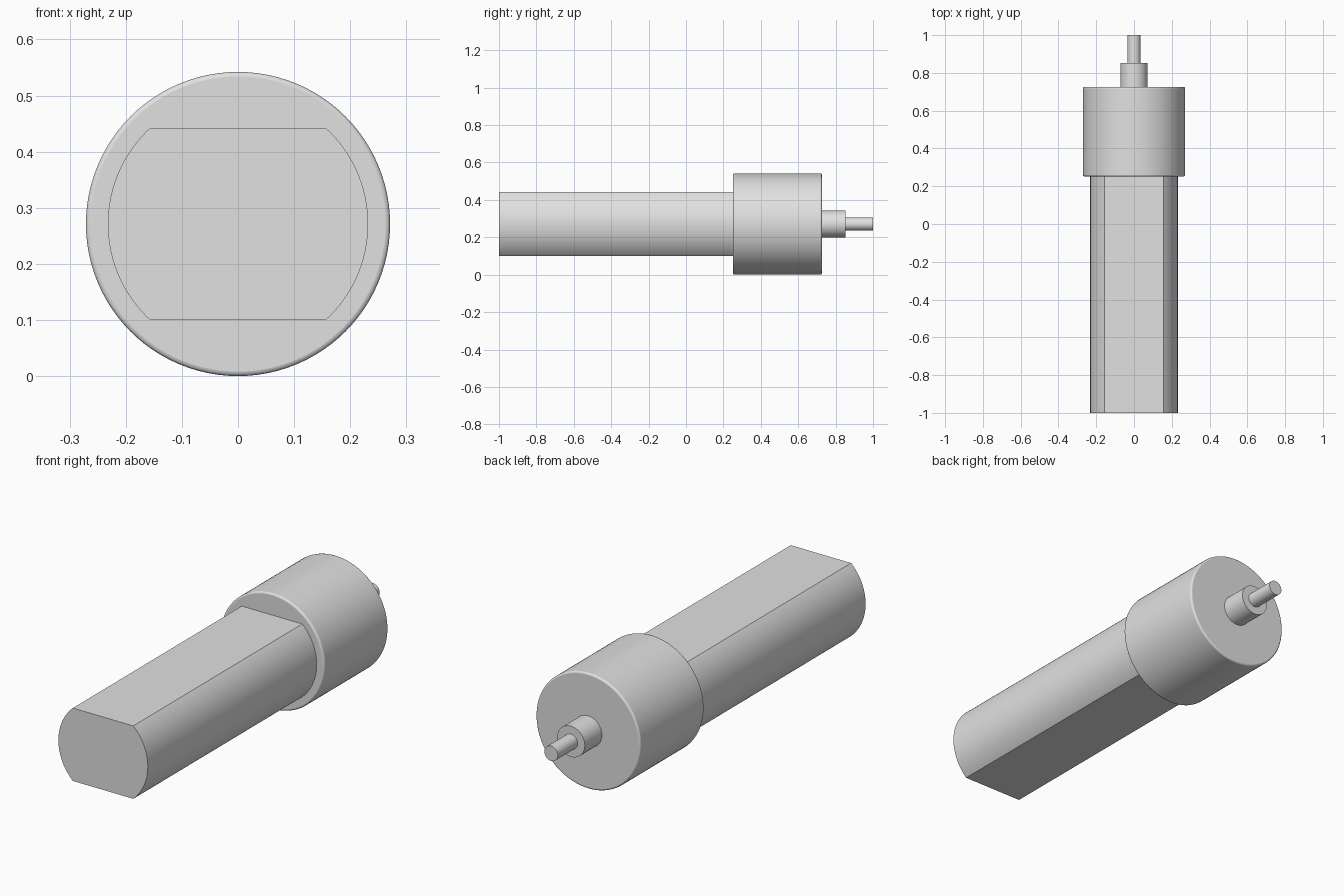
import bpy, bmesh, math

if "Cube" in bpy.data.objects:
    bpy.data.objects.remove(bpy.data.objects["Cube"])

AXIS_Z = 0.271          # height of the common axis
SEG = 96

grey = bpy.data.materials.new("plain grey")
grey.diffuse_color = (0.75, 0.75, 0.75, 1)
grey.use_nodes = True
grey.node_tree.nodes["Principled BSDF"].inputs["Base Color"].default_value = grey.diffuse_color


def extrude_y(name, outline, y0, y1):
    """Solid made from an (x, z) outline around the axis, running from y0 to y1."""
    bm = bmesh.new()
    face = bm.faces.new([bm.verts.new((x, y0, z + AXIS_Z)) for x, z in outline])
    ext = bmesh.ops.extrude_face_region(bm, geom=[face])
    verts = [v for v in ext["geom"] if isinstance(v, bmesh.types.BMVert)]
    bmesh.ops.translate(bm, verts=verts, vec=(0, y1 - y0, 0))
    bmesh.ops.recalc_face_normals(bm, faces=bm.faces)
    mesh = bpy.data.meshes.new(name)
    bm.to_mesh(mesh)
    bm.free()
    mesh.materials.append(grey)
    obj = bpy.data.objects.new(name, mesh)
    bpy.context.collection.objects.link(obj)
    bpy.ops.object.select_all(action='DESELECT')
    bpy.context.view_layer.objects.active = obj
    obj.select_set(True)
    bpy.ops.object.shade_smooth_by_angle(angle=math.radians(30))
    return obj


def arc(radius, start, end, steps):
    return [(radius * math.cos(a), radius * math.sin(a))
            for a in (start + (end - start) * i / steps for i in range(steps + 1))]


def circle(radius, steps=SEG):
    return arc(radius, 0, 2 * math.pi, steps)[:-1]


# Motor can: round sides with flats on top and bottom
flat = math.asin(0.171 / 0.232)
can = arc(0.232, -flat, flat, 32) + arc(0.232, math.pi - flat, math.pi + flat, 32)
extrude_y("motor_body", can, -1.0, 0.252)

# Gear housing with softened rims
housing = extrude_y("gear_housing", circle(0.271), 0.252, 0.726)
bevel = housing.modifiers.new("rim", 'BEVEL')
bevel.width = 0.008
bevel.segments = 3
bevel.limit_method = 'ANGLE'
bevel.angle_limit = math.radians(40)

# Output boss and shaft
extrude_y("shaft_boss", circle(0.072, 64), 0.726, 0.853)
extrude_y("output_shaft", circle(0.035, 48), 0.853, 1.0)
